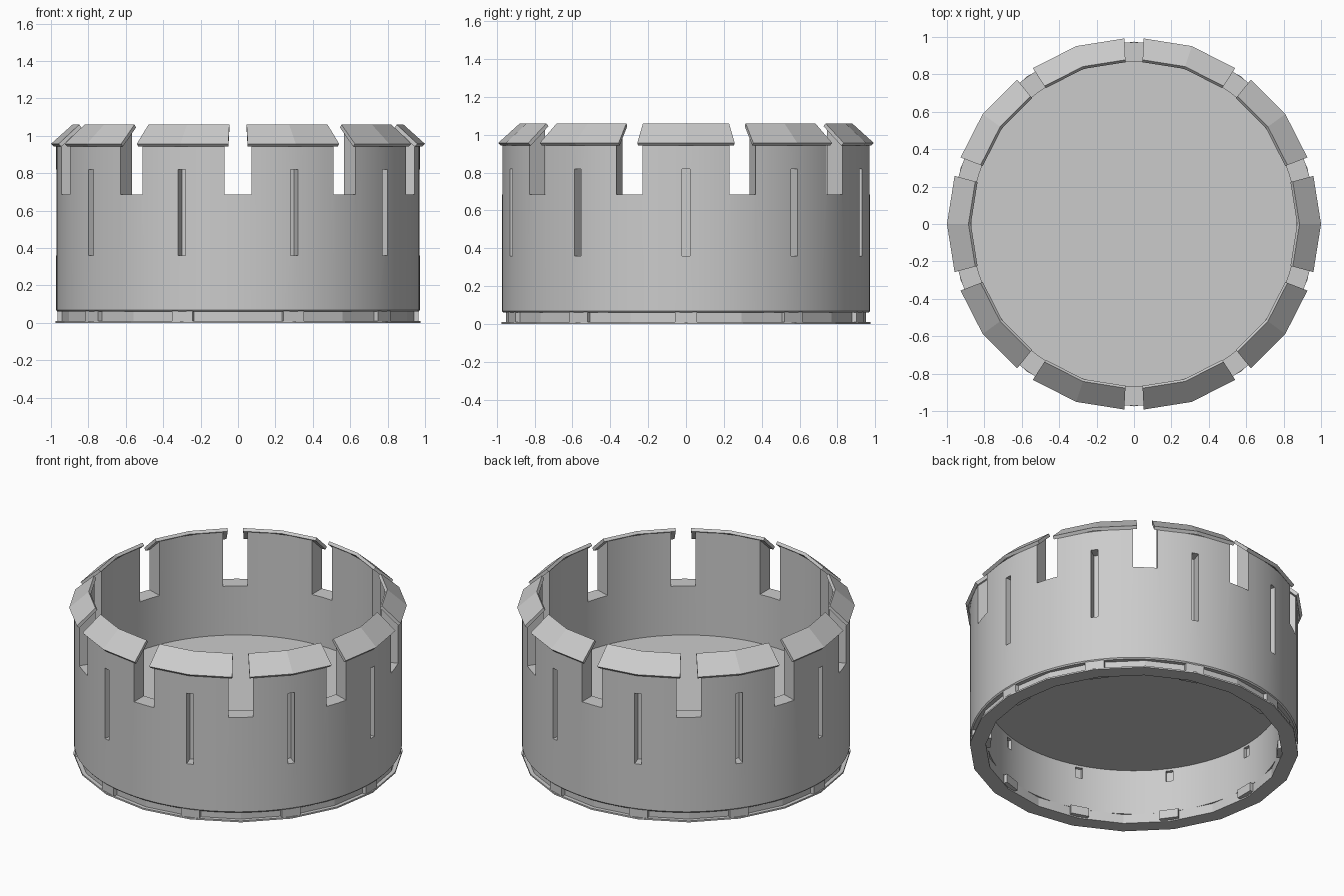
import bpy, bmesh, math
from mathutils import Matrix, Vector

if "Cube" in bpy.data.objects:
    bpy.data.objects.remove(bpy.data.objects["Cube"])

N = 10                      # merlons round the ring
STEP = 2 * math.pi / N


def make(name, bm):
    bmesh.ops.recalc_face_normals(bm, faces=bm.faces)
    me = bpy.data.meshes.new(name)
    bm.to_mesh(me)
    bm.free()
    ob = bpy.data.objects.new(name, me)
    bpy.context.collection.objects.link(ob)
    return ob


def sweep(bm, profile, angles, scales, closed):
    """Sweep a closed (r, z) profile round the z axis."""
    rings = [[bm.verts.new((r * s * math.cos(a), r * s * math.sin(a), z)) for r, z in profile]
             for a, s in zip(angles, scales)]
    n = len(profile)
    for i in range(len(rings) if closed else len(rings) - 1):
        p, q = rings[i], rings[(i + 1) % len(rings)]
        for j in range(n):
            k = (j + 1) % n
            bm.faces.new((p[j], q[j], q[k], p[k]))
    if not closed:
        bm.faces.new(rings[0])
        bm.faces.new(rings[-1])


def lathe(name, profile, seg):
    bm = bmesh.new()
    sweep(bm, profile, [2 * math.pi * i / seg for i in range(seg)], [1] * seg, True)
    return make(name, bm)


def radial_box(bm, ang, r0, r1, width, z0, z1):
    m = (Matrix.Rotation(ang, 4, 'Z') @ Matrix.Translation(((r0 + r1) / 2, 0, (z0 + z1) / 2))
         @ Matrix.Diagonal((r1 - r0, width, z1 - z0, 1)))
    bmesh.ops.create_cube(bm, size=1, matrix=m)


# Wall with sloped top
wall = lathe("wall", [(0.87, 0.06), (0.965, 0.06), (0.972, 0.068), (0.972, 0.945), (0.87, 1.04)], 100)

# Cutters: gaps between merlons, outside grooves, small pockets under the floor
bm = bmesh.new()
for i in range(N):
    a = i * STEP
    radial_box(bm, a + STEP / 2, 0.7, 1.1, 0.145, 0.685, 1.2)
    radial_box(bm, a, 0.90, 1.1, 0.042, 0.36, 0.82)
    radial_box(bm, a, 0.8, 0.89, 0.045, 0.27, 0.34)
cutter = make("wall_cutter", bm)
cutter.hide_render = True
mod = wall.modifiers.new("cut", 'BOOLEAN')
mod.object = cutter
mod.operation = 'DIFFERENCE'
mod.solver = 'EXACT'
bpy.context.view_layer.objects.active = wall
wall.select_set(True)
bpy.ops.object.modifier_apply(modifier="cut")
bpy.data.objects.remove(cutter)
bpy.ops.object.shade_smooth_by_angle(angle=math.radians(30))

# Faceted base band with a thin flange at the bottom
lathe("base_band", [(0.88, 0.0), (0.975, 0.0), (0.975, 0.01), (0.95, 0.01), (0.95, 0.063), (0.88, 0.063)], 20)

# Base tabs, one under each merlon
bm = bmesh.new()
for i in range(N):
    radial_box(bm, i * STEP, 0.85, 0.966, 0.115, 0.008, 0.064)
make("base_tabs", bm)

# Floor disc
bm = bmesh.new()
bmesh.ops.create_cone(bm, cap_ends=True, segments=60, radius1=0.876, radius2=0.876, depth=0.01,
                      matrix=Matrix.Translation((0, 0, 0.36)))
make("floor", bm)

# Sloped cap plates: two flat facets each, from a 20-sided ring
half = math.radians(15.0)
nine = math.radians(9)
end = math.cos(nine) / math.cos(half - nine)
plate = [(1.0, 0.957), (0.885, 1.06), (0.872, 1.045), (0.985, 0.942)]
for i in range(N):
    bm = bmesh.new()
    a = i * STEP
    sweep(bm, plate, [a - half, a, a + half], [end, 1, end], False)
    make(f"cap_{i + 1}", bm)
